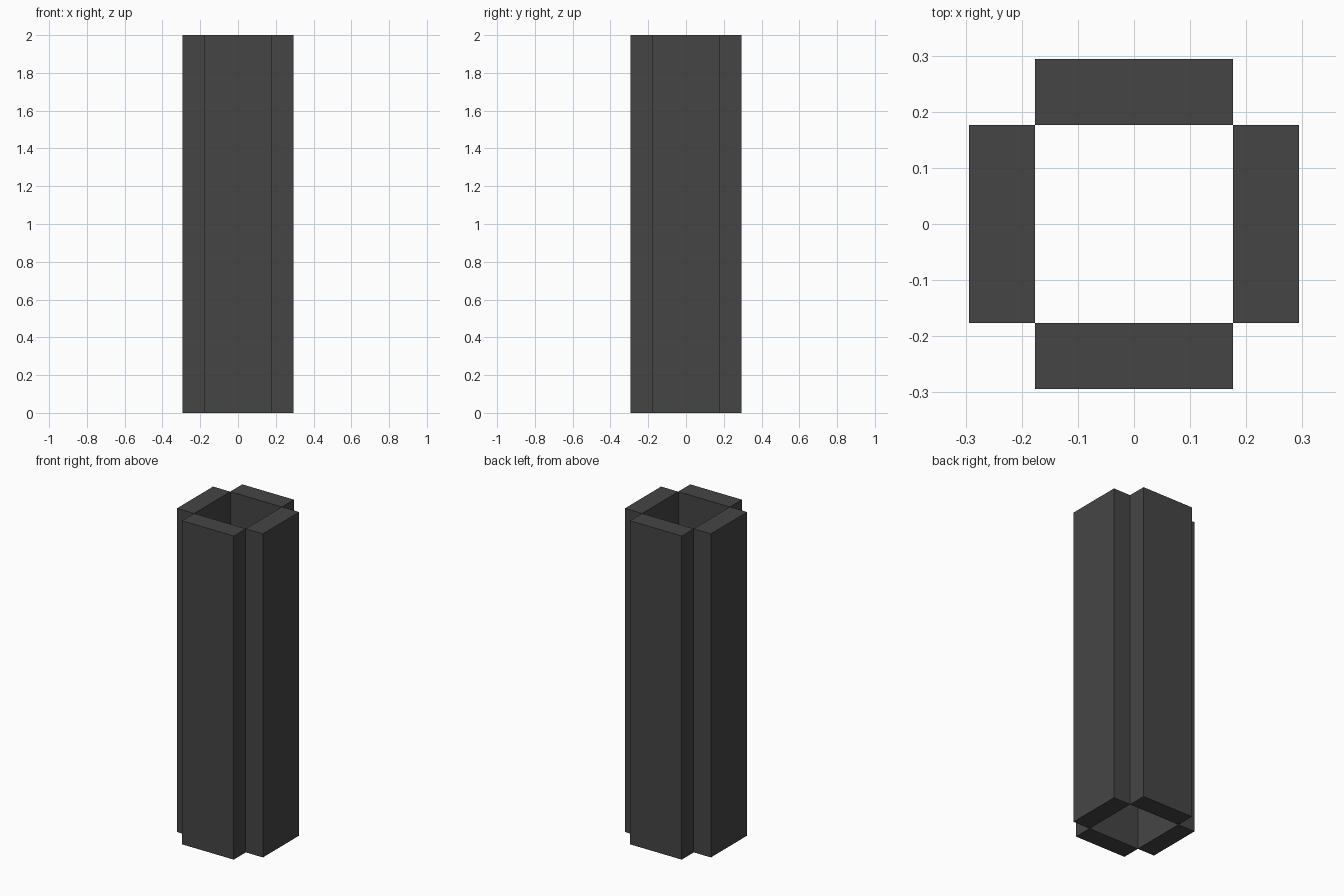
import bpy
import bmesh
from mathutils import Matrix, Vector
from math import radians

if "Cube" in bpy.data.objects:
    bpy.data.objects.remove(bpy.data.objects["Cube"])

HEIGHT = 2.0
INNER = 0.1765   # half width of the hollow core and of each slab
OUTER = 0.2941   # distance from centre to the outer faces

dark = bpy.data.materials.new("dark_grey")
dark.diffuse_color = (0.06, 0.06, 0.06, 1.0)
dark.use_nodes = True
dark.node_tree.nodes["Principled BSDF"].inputs["Base Color"].default_value = dark.diffuse_color


def add_slab(name, angle):
    """Upright box on the front (-y) side, turned about z."""
    bm = bmesh.new()
    bmesh.ops.create_cube(bm, size=1.0)
    bmesh.ops.scale(bm, vec=Vector((2 * INNER, OUTER - INNER, HEIGHT)), verts=bm.verts)
    bmesh.ops.translate(bm, vec=Vector((0, -(INNER + OUTER) / 2, HEIGHT / 2)), verts=bm.verts)
    bmesh.ops.rotate(bm, cent=Vector((0, 0, 0)), matrix=Matrix.Rotation(radians(angle), 3, 'Z'),
                     verts=bm.verts)
    mesh = bpy.data.meshes.new(name)
    bm.to_mesh(mesh)
    bm.free()
    mesh.materials.append(dark)
    obj = bpy.data.objects.new(name, mesh)
    bpy.context.collection.objects.link(obj)


# Four slabs around an open square shaft, meeting only at their inner edges
for i, side in enumerate(("front", "right", "back", "left")):
    add_slab(side + "_slab", 90 * i)
